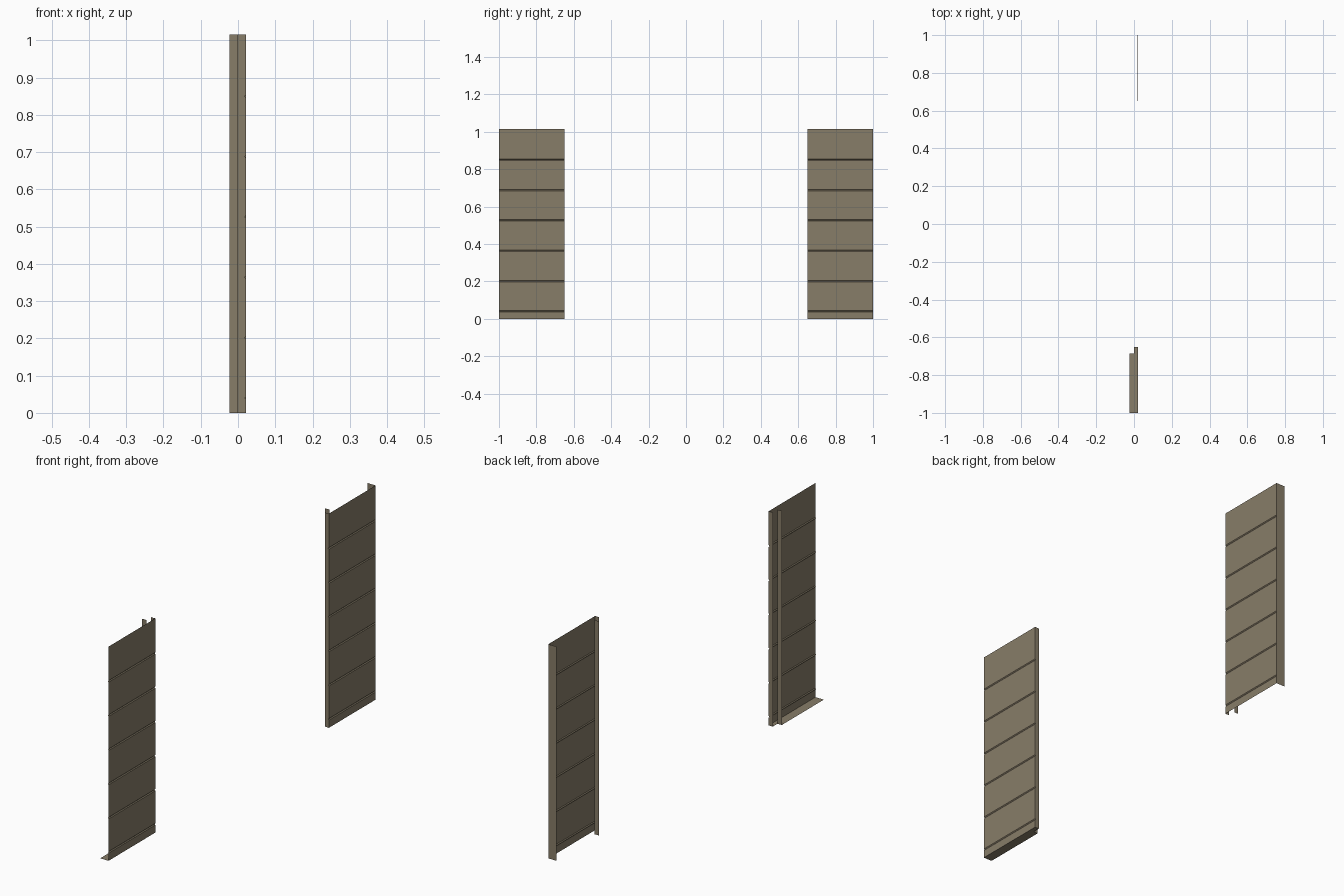
import bpy

if "Cube" in bpy.data.objects:
    bpy.data.objects.remove(bpy.data.objects["Cube"])

H = 1.015                  # panel height
XF, XG = 0.0215, 0.018     # siding face and groove bottom
XB, XM = -0.0225, 0.0      # back edge and rebate step
Y0, Y1, YR = 0.65, 1.0, 0.685
GROOVES = [0.04 + 0.162 * i for i in range(6)]

mat = bpy.data.materials.new("taupe_brown")
mat.diffuse_color = (0.245, 0.205, 0.140, 1)
mat.use_nodes = True
mat.node_tree.nodes["Principled BSDF"].inputs["Base Color"].default_value = mat.diffuse_color


def make(name, verts, faces):
    me = bpy.data.meshes.new(name)
    me.from_pydata(verts, [], faces)
    me.materials.append(mat)
    ob = bpy.data.objects.new(name, me)
    bpy.context.collection.objects.link(ob)
    return ob


def wall(name, y, xa, xb):
    make(name, [(xa, y, 0), (xb, y, 0), (xb, y, H), (xa, y, H)], [(0, 1, 2, 3)])


# side profile of the boards: flat face broken by V grooves
profile = [(XF, 0)]
for z in GROOVES:
    profile += [(XF, z - 0.004), (XG, z), (XF, z + 0.004)]
profile.append((XF, H))

for side, s in (("front", -1), ("rear", 1)):
    # grooved board face
    n = len(profile)
    verts = [(x, s * y, z) for y in (Y0, Y1) for x, z in profile]
    faces = [(i, i + n, i + n + 1, i + 1) if s > 0 else (i, i + 1, i + n + 1, i + n)
             for i in range(n - 1)]
    make(side + "_siding", verts, faces)

    # end strip, up to the groove bottoms and out to each board
    zs = profile
    make(side + "_end_strip", [(XM, s * Y0, 0)] + [(x, s * Y0, z) for x, z in zs]
         + [(XM, s * Y0, H)], [tuple(range(n + 2))])

    # inner rebate strip
    wall(side + "_rebate_strip", s * YR, XB, XM)

# rear panel has a full end wall
wall("rear_end_wall", Y1, XB, XF)

# front panel has a stepped bottom plate instead
make("front_bottom_plate",
     [(x, y, 0) for x, y in ((XB, -Y1), (XF, -Y1), (XF, -Y0), (XM, -Y0), (XM, -YR), (XB, -YR))],
     [tuple(range(6))])
